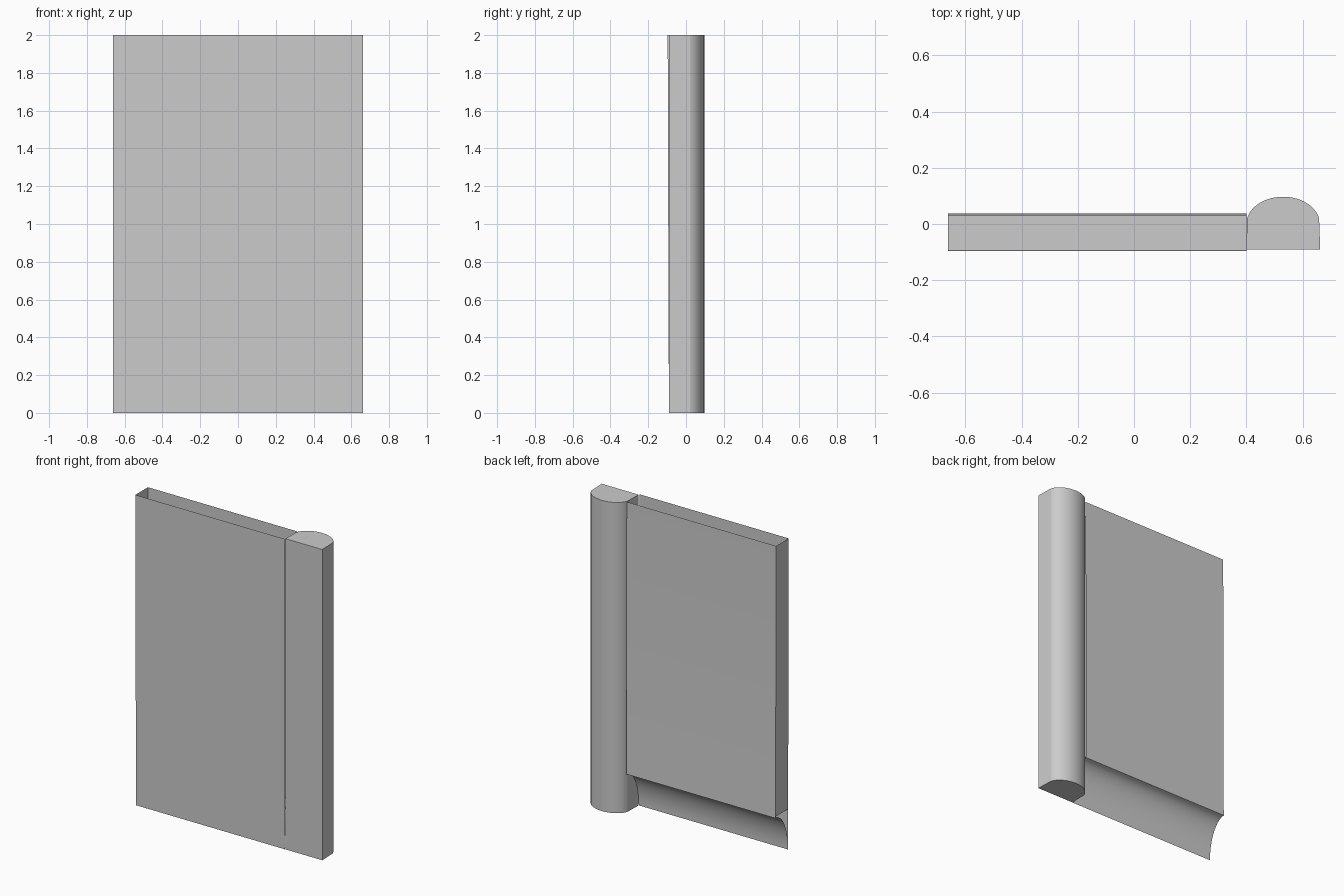
import bpy
import bmesh
from math import cos, sin, pi, radians

cube = bpy.data.objects.get("Cube")
if cube:
    bpy.data.objects.remove(cube)

grey = bpy.data.materials.new("plain_grey")
grey.use_nodes = True
colour = (0.6, 0.6, 0.6, 1)
grey.diffuse_color = colour
grey.node_tree.nodes["Principled BSDF"].inputs["Base Color"].default_value = colour

HEIGHT = 2.0
LEFT, RIGHT = 0.663, -0.663     # outer ends
SEAM = 0.40                     # where the panel meets the column
LIP = 0.26                      # height of the box bottom


def sweep(name, profile, offset, closed=False, angle=30):
    """Extrude a profile along offset; closed profiles get both caps."""
    bm = bmesh.new()
    start = [bm.verts.new(p) for p in profile]
    end = [bm.verts.new([a + b for a, b in zip(p, offset)]) for p in profile]
    n = len(profile)
    for i in range(n if closed else n - 1):
        j = (i + 1) % n
        bm.faces.new((start[i], start[j], end[j], end[i]))
    if closed:
        bm.faces.new(start[::-1])
        bm.faces.new(end)
        bmesh.ops.recalc_face_normals(bm, faces=bm.faces)
    mesh = bpy.data.meshes.new(name)
    bm.to_mesh(mesh)
    bm.free()
    mesh.materials.append(grey)
    obj = bpy.data.objects.new(name, mesh)
    bpy.context.collection.objects.link(obj)
    bpy.ops.object.select_all(action="DESELECT")
    obj.select_set(True)
    bpy.context.view_layer.objects.active = obj
    bpy.ops.object.shade_smooth_by_angle(angle=radians(angle))
    return obj


def front_y(z):
    """The panel leans forward very slightly towards its top."""
    return -0.091 - 0.006 * z / HEIGHT


def back_y(z):
    return front_y(z) + 0.128


# Round-backed column with flat front and sides
STEPS = 24
first = radians(12)
arc = [first + (pi - 2 * first) * i / STEPS for i in range(STEPS + 1)]
outline = [(SEAM, -0.09, 0), (LEFT, -0.09, 0)]
outline += [(0.531 + 0.131 * cos(t), 0.097 * sin(t), 0) for t in arc]
sweep("column", outline, (0, 0, HEIGHT), closed=True, angle=12)

# Panel skin: front sheet, hollow cove at the foot, back sheet
skin = [(RIGHT, front_y(HEIGHT), HEIGHT)]
for i in range(17):
    t = pi / 2 * i / 16
    y = back_y(0) - 0.128 * cos(t)
    skin.append((RIGHT, y, 0.25 * sin(t)))
skin += [(RIGHT, back_y(LIP), LIP), (RIGHT, back_y(HEIGHT), HEIGHT)]
sweep("panel_skin", skin, (SEAM - RIGHT, 0, 0))

# Panel floor and end wall close the open-topped box
edge = [(RIGHT, front_y(LIP), LIP), (RIGHT, back_y(LIP), LIP)]
sweep("panel_floor", edge, (SEAM - RIGHT, 0, 0))
sweep("panel_end", edge[::-1], (0, front_y(HEIGHT) - front_y(LIP), HEIGHT - LIP))
